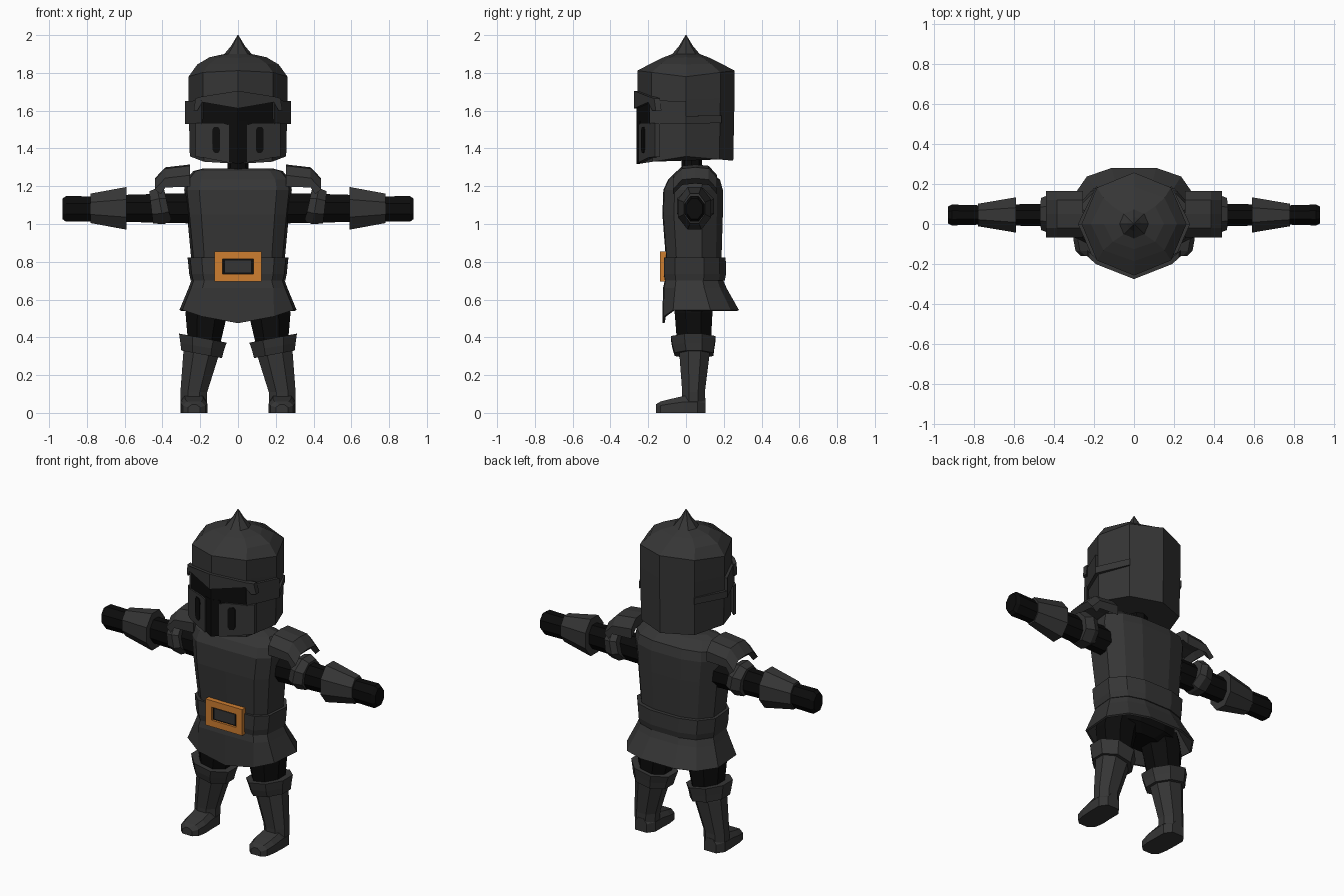
import bpy, bmesh, math
from mathutils import Vector

if "Cube" in bpy.data.objects:
    bpy.data.objects.remove(bpy.data.objects["Cube"])


def mat(name, c):
    m = bpy.data.materials.new(name)
    m.diffuse_color = (*c, 1)
    m.use_nodes = True
    m.node_tree.nodes["Principled BSDF"].inputs["Base Color"].default_value = m.diffuse_color
    return m


ARMOR = mat("dark grey armour", (0.036, 0.036, 0.036))
BLACK = mat("black cloth", (0.0035, 0.0035, 0.0035))
ORANGE = mat("orange buckle", (0.62, 0.21, 0.03))


def finish(name, bm, m, mirror=False, thick=0):
    bmesh.ops.recalc_face_normals(bm, faces=bm.faces)
    me = bpy.data.meshes.new(name)
    bm.to_mesh(me)
    bm.free()
    me.materials.append(m)
    ob = bpy.data.objects.new(name, me)
    bpy.context.collection.objects.link(ob)
    if thick:
        s = ob.modifiers.new("thickness", 'SOLIDIFY')
        s.thickness = thick
    if mirror:
        ob.modifiers.new("mirror", 'MIRROR')
    return ob


def loft(name, rings, m, mirror=False, caps=True, thick=0):
    """Skin a list of equal-length closed rings."""
    bm = bmesh.new()
    vs = [[bm.verts.new(p) for p in r] for r in rings]
    n = len(vs[0])
    for a, b in zip(vs, vs[1:]):
        for i in range(n):
            j = (i + 1) % n
            bm.faces.new((a[i], a[j], b[j], b[i]))
    if caps:
        bm.faces.new(vs[0])
        bm.faces.new(vs[-1])
    return finish(name, bm, m, mirror, thick)


# ---------- torso, belt, skirt ----------
HALF = [(.72, -.97), (.95, -.62), (1, .3), (.76, .8), (.36, 1)]
UNIT = [(0, -1)] + HALF + [(-x, y) for x, y in reversed(HALF)]


def body(z, rx, yf, yb):
    c, h = (yf + yb) / 2, (yb - yf) / 2
    return [Vector((x * rx, c + y * h, z)) for x, y in UNIT]


loft("torso", [body(*r) for r in (
    (.70, .235, -.105, .18), (.82, .248, -.107, .188), (1.05, .27, -.125, .195),
    (1.18, .285, -.12, .195), (1.235, .275, -.095, .18), (1.28, .237, -.05, .12),
    (1.295, .18, -.01, .08))], ARMOR)
loft("belt", [body(.70, .25, -.115, .205), body(.735, .258, -.121, .212),
              body(.822, .267, -.12, .21)], ARMOR)
hem = body(.545, .31, -.15, .28)
for p in hem:
    if p.y < -.13:
        front = 1 - min(abs(p.x) / .223, 1)
        p.z -= .035 + .035 * front
        p.x *= .85
        p.y += .025
loft("skirt", [body(.72, .24, -.108, .19), body(.66, .262, -.122, .215), hem],
     ARMOR, caps=False, thick=.012)
loft("hips", [body(.535, .12, -.04, .12), body(.58, .24, -.08, .16),
              body(.68, .225, -.09, .17)], BLACK)


def rect(w, z0, z1, y):
    return [(-w, y, z0), (w, y, z0), (w, y, z1), (-w, y, z1)]


# buckle: a square frame around a dark recess
loft("buckle_frame", [rect(.125, .695, .855, -.105), rect(.125, .695, .855, -.138),
                      rect(.083, .735, .815, -.138), rect(.083, .735, .815, -.105)],
     ORANGE, caps=False)
loft("buckle_recess", [rect(.084, .734, .816, -.118), rect(.084, .734, .816, -.124)], BLACK)
loft("buckle_tongue", [rect(.07, .743, .807, -.12), rect(.07, .743, .807, -.128)], ARMOR)


# ---------- arms ----------
def arm(x, ry, rz, zc=1.083, yc=.045, lean=0):
    pts = []
    for k in range(8):
        a = math.radians(22.5 + 45 * k)
        y, z = math.cos(a) / .924, math.sin(a) / .924
        pts.append((x + lean * z, yc + ry * y, zc + rz * z))
    return pts


loft("arm", [arm(.2, .062, .08), arm(.36, .058, .078), arm(.65, .052, .07)], BLACK, True)
loft("upper_arm_guard", [arm(.373, .085, .083, 1.1, .05, .018),
                         arm(.41, .098, .096, 1.095, .05, .018),
                         arm(.46, .08, .085, 1.088, .05, .01)], ARMOR, True)
loft("forearm_guard", [arm(.59, .088, .113), arm(.78, .056, .078)], ARMOR, True)
loft("hand", [arm(.76, .048, .066, 1.08), arm(.91, .052, .068, 1.08),
              arm(.93, .042, .054, 1.08)], BLACK, True)

# shoulder plates: arched shells
rings = []
for x, z, t in ((.255, 1.313, .06), (.385, 1.298, .05), (.44, 1.24, .028)):
    arch = [(-.068, -.055), (-.02, -.005), (.05, .002), (.12, -.005), (.165, -.055)]
    inward = .03 if x > .4 else 0
    top = [(x, y, z + d) for y, d in arch]
    rings.append(top + [(x - inward, y, z + d - t) for y, d in reversed(arch)])
loft("shoulder_plate", rings, ARMOR, True)


# ---------- legs ----------
def leg(x0, x1, y0, y1, z0, z1=None):
    """Octagonal ring; height runs from z0 (inner) to z1 (outer)."""
    z1 = z0 if z1 is None else z1
    pts = []
    for u, v in ((.28, 0), (.72, 0), (1, .3), (1, .7), (.72, 1), (.28, 1), (0, .7), (0, .3)):
        pts.append((x0 + (x1 - x0) * u, y0 + (y1 - y0) * v, z0 + (z1 - z0) * u))
    return pts


loft("thigh", [leg(.1, .262, -.045, .13, .34), leg(.055, .278, -.06, .14, .53),
               leg(.02, .26, -.06, .14, .62)], BLACK, True)
loft("knee_guard", [leg(.085, .3, -.06, .145, .29, .33), leg(.075, .305, -.072, .15, .33, .37),
                    leg(.06, .312, -.08, .157, .372, .42)], ARMOR, True)
loft("shin", [leg(.165, .305, -.02, .1, .06), leg(.163, .305, -.02, .1, .11),
              leg(.1, .29, -.035, .125, .31), leg(.1, .285, -.035, .125, .36)], ARMOR, True)


# boot sections run from heel to toe
def boot(y, x0, x1, h):
    i = .022
    return [(x0, y, 0), (x1, y, 0), (x1, y, h * .65), (x1 - i, y, h),
            (x0 + i, y, h), (x0, y, h * .65)]


loft("boot", [boot(.102, .195, .275, .08), boot(.06, .165, .305, .09), boot(-.01, .165, .305, .09),
              boot(-.08, .162, .302, .074), boot(-.135, .172, .292, .06),
              boot(-.16, .2, .265, .045)], ARMOR, True)


# ---------- head ----------
def octo(r_x, r_y, side, fb, front=None):
    pts = []
    for k in range(8):
        a = math.radians(45 * k - 90)
        s = abs(math.sin(a))
        z = side + (fb - side) * s
        if front is not None and math.sin(a) < -.1:
            z = side + (front - side) * s
        pts.append((r_x * math.cos(a), r_y * math.sin(a), z))
    return pts


loft("neck", [arm_r for arm_r in (
    [(.055 * math.cos(a), .03 + .055 * math.sin(a), z) for a in
     [math.radians(45 * k) for k in range(8)]] for z in (1.25, 1.37))], BLACK)
loft("helmet", [octo(.255, .25, 1.358, 1.335, 1.318), octo(.262, .257, 1.66, 1.67, 1.70),
                octo(.262, .257, 1.78, 1.812), octo(.215, .185, 1.845, 1.85),
                octo(.15, .125, 1.883, 1.88), octo(.072, .072, 1.90, 1.90),
                octo(.035, .035, 1.945, 1.945), octo(.002, .002, 2.0, 2.0)], ARMOR)


def face_plate(name, poly, d, m):
    """Raise an (x, z) outline off the slanted helmet front, on both sides."""
    def ring(off):
        return [(x, -.257 + .385 * min(x, .187) + .9 * max(x - .187, 0) - off, z)
                for x, z in poly]
    return loft(name, [ring(-.012), ring(d)], m, True)


# black eye slit and breath gap
face_plate("visor_slit", [(0, 1.525), (.192, 1.525), (.2, 1.65), (0, 1.625)], .005, BLACK)
face_plate("visor_gap", [(0, 1.318), (.05, 1.328), (.05, 1.545), (0, 1.545)], .006, BLACK)
# raised brow and cheeks around them
face_plate("brow", [(0, 1.612), (.19, 1.645), (.215, 1.6), (.235, 1.6), (.225, 1.665),
                    (.19, 1.675), (0, 1.705)], .018, ARMOR)
face_plate("cheek_plate", [(.047, 1.325), (.187, 1.352), (.225, 1.355), (.225, 1.535),
                           (.187, 1.535), (.08, 1.535), (.047, 1.525)], .013, ARMOR)
face_plate("cheek_slot", [(.105, 1.375), (.127, 1.378), (.136, 1.395), (.136, 1.5),
                          (.127, 1.513), (.105, 1.513), (.096, 1.5), (.096, 1.39)], .017, BLACK)


# stepped side bands wrapping to the temples
def post(deg, z0, z1, r=.28):
    a = math.radians(deg)
    c, s = math.cos(a), math.sin(a)
    return [(.245 * c, .245 * s, z0), (r * c, r * s, z0), (r * c, r * s, z1), (.245 * c, .245 * s, z1)]


loft("temple_band", [post(-45, 1.53, 1.655, .275), post(0, 1.53, 1.65)], ARMOR, True)
loft("rear_band", [post(0, 1.53, 1.572), post(45, 1.535, 1.575, .266)], ARMOR, True)
